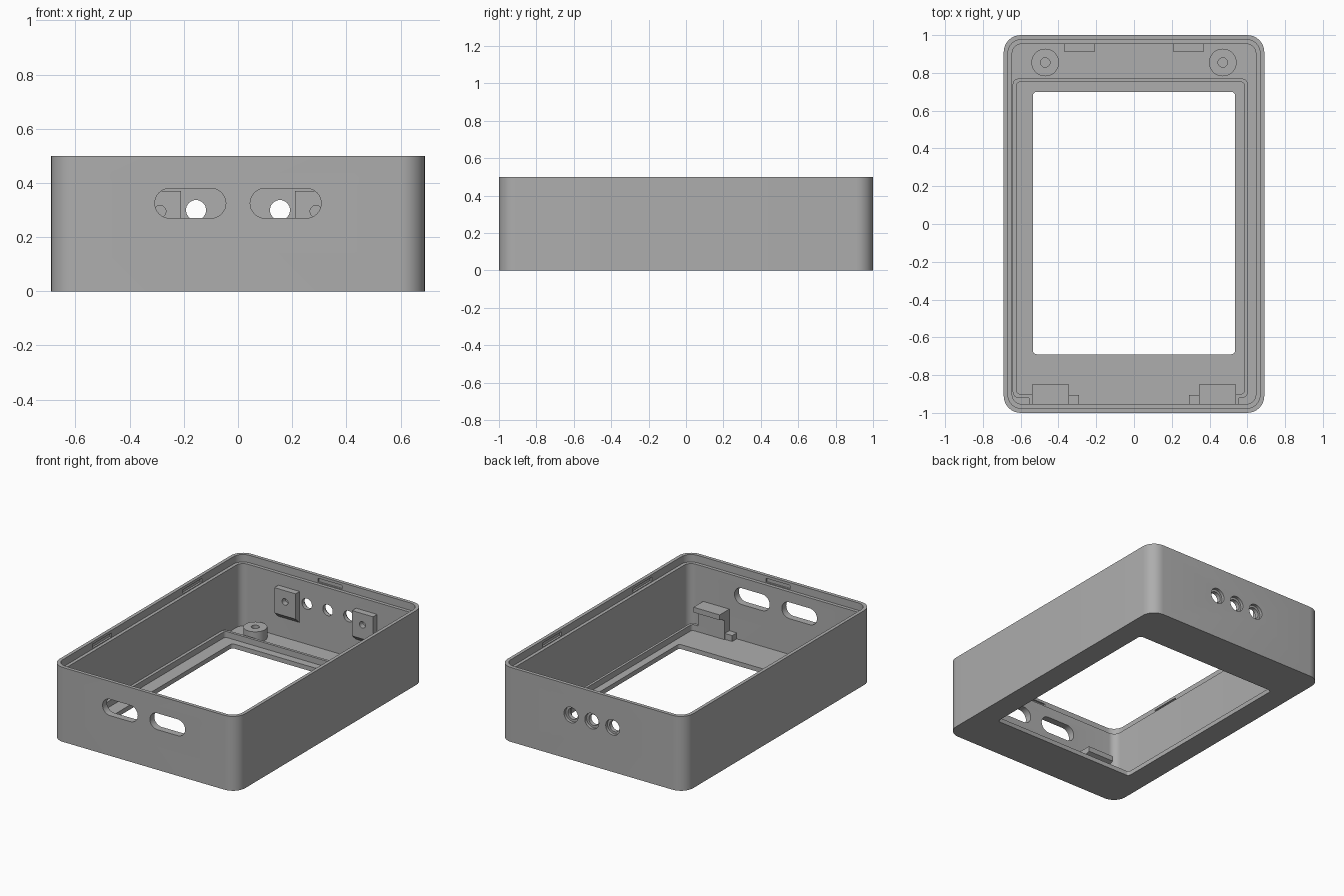
import bpy, math
from mathutils import Matrix, Vector

if "Cube" in bpy.data.objects:
    bpy.data.objects.remove(bpy.data.objects["Cube"])

grey = bpy.data.materials.new("mid grey")
grey.diffuse_color = (0.42, 0.42, 0.42, 1)
grey.use_nodes = True
grey.node_tree.nodes["Principled BSDF"].inputs["Base Color"].default_value = grey.diffuse_color


def prism(name, pts, a, b, axis="z"):
    """Extrude a 2D outline: (x, y) along z, (x, z) along y, or (y, z) along x."""
    place = {"z": lambda u, v, w: (u, v, w),
             "y": lambda u, v, w: (u, w, v),
             "x": lambda u, v, w: (w, u, v)}[axis]
    n = len(pts)
    verts = [place(u, v, w) for w in (a, b) for u, v in pts]
    faces = [tuple(reversed(range(n))), tuple(range(n, 2 * n))]
    faces += [(i, (i + 1) % n, (i + 1) % n + n, i + n) for i in range(n)]
    if axis == "y":
        faces = [tuple(reversed(f)) for f in faces]
    me = bpy.data.meshes.new(name)
    me.from_pydata(verts, [], faces)
    me.materials.append(grey)
    ob = bpy.data.objects.new(name, me)
    bpy.context.collection.objects.link(ob)
    return ob


def rounded(x0, x1, y0, y1, r, seg=8):
    """Counter-clockwise rounded rectangle."""
    pts = []
    for k, (cx, cy) in enumerate([(x1 - r, y1 - r), (x0 + r, y1 - r),
                                  (x0 + r, y0 + r), (x1 - r, y0 + r)]):
        for i in range(seg + 1):
            t = math.pi / 2 * (k + i / seg)
            pts.append((cx + r * math.cos(t), cy + r * math.sin(t)))
    return pts


def circle(cx, cy, r, n=32):
    return [(cx + r * math.cos(2 * math.pi * i / n),
             cy + r * math.sin(2 * math.pi * i / n)) for i in range(n)]


def rect(x0, x1, y0, y1):
    return [(x0, y0), (x1, y0), (x1, y1), (x0, y1)]


def cut(ob, *cutters):
    bpy.context.view_layer.objects.active = ob
    for c in cutters:
        c.hide_render = True
        m = ob.modifiers.new("cut", "BOOLEAN")
        m.operation, m.solver, m.object = "DIFFERENCE", "EXACT", c
        bpy.ops.object.modifier_apply(modifier=m.name)
        bpy.data.objects.remove(c)


# Case shell: cavity, stepped lip and screen window
case = prism("case", rounded(-.69, .69, -1, 1, .09), 0, .5)
cut(case,
    prism("cavity", rounded(-.645, .645, -.953, .953, .05), .03, .6),
    prism("lip", rounded(-.667, .667, -.976, .976, .07), .45, .6),
    prism("window", rounded(-.535, .535, -.69, .70, .02, 4), -.1, .1))

# Stadium openings in the front wall
for s in (-1, 1):
    cx = s * .176
    cut(case, prism("port", rounded(cx - .131, cx + .131, .27, .38, .0549), -1.1, -.9, "y"))

# Counterbored holes in the back wall
for x in (-.155, 0, .155):
    cut(case, prism("hole", circle(x, .30, .037), .9, 1.1, "y"),
        prism("counterbore", circle(x, .30, .052), .98, 1.1, "y"))

# Snap recesses in the lip
for s in (-1, 1):
    for y in (-.49, .47):
        cut(case, prism("snap", rect(y - .1, y + .1, .455, .482), *sorted((s * .6, s * .68)), "x"))
    cut(case, prism("snap", rect(-.09, .09, .455, .482), *sorted((s * .9, s * .988)), "y"))

# Raised rim around the display seat, open at the front
rim = prism("display_rim", rounded(-.642, .602, -.92, .77, .03, 4), .025, .07)
cut(rim, prism("seat_cut", rounded(-.622, .585, -.90, .752, .02, 4), 0, .2),
    prism("front_gap", rect(-.45, .45, -1, -.85), 0, .2))

for s, side in ((-1, "left"), (1, "right")):
    # Screw posts
    post = prism(side + "_post", circle(s * .47, .855, .073), .025, .10)
    cut(post, prism("bore", circle(s * .47, .855, .025), .04, .2))

    # Mounting blocks on the back wall, with a sloped underside
    block = prism(side + "_mount_block",
                  [(.91, .20), (.96, .155), (.96, .37), (.91, .37)],
                  *sorted((s * .21, s * .367)), "x")
    cut(block, prism("pilot", circle(s * .288, .295, .022, 20), .88, .945, "y"))

    # Hooked clips holding the front edge of the display
    prism(side + "_clip",
          [(-.96, .025), (-.90, .025), (-.90, .16), (-.85, .18), (-.85, .215), (-.96, .215)],
          *sorted((s * .345, s * .54)), "x")
    prism(side + "_clip_foot", rect(-.96, -.905, .025, .07),
          *sorted((s * .29, s * .555)), "x")

# Smooth curved walls, keep edges sharp
for ob in bpy.context.scene.objects:
    ob.select_set(True)
bpy.context.view_layer.objects.active = case
bpy.ops.object.shade_smooth_by_angle(angle=math.radians(30))
